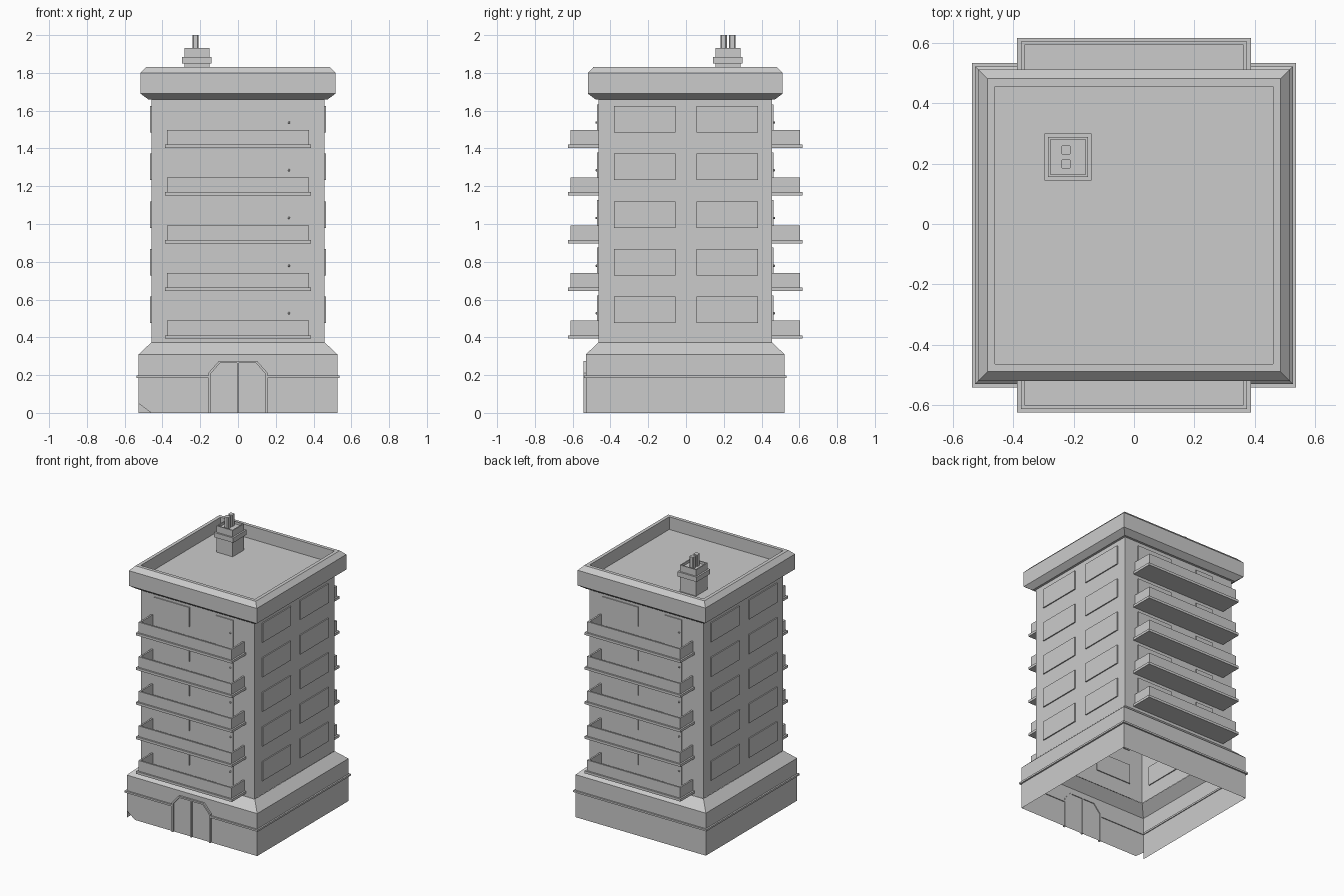
import bpy, bmesh, math
from mathutils import Vector, Matrix

if "Cube" in bpy.data.objects:
    bpy.data.objects.remove(bpy.data.objects["Cube"])

CY = -0.004          # slight y offset of the body
FLOORS = [0.2525 * i for i in range(5)]
HALF_TURN = Matrix.Translation((0, 2 * CY, 0)) @ Matrix.Rotation(math.pi, 4, 'Z')


def finish(name, bm):
    mesh = bpy.data.meshes.new(name)
    bm.to_mesh(mesh)
    bm.free()
    ob = bpy.data.objects.new(name, mesh)
    bpy.context.collection.objects.link(ob)
    return ob


def square_rings(bm, profile, cx=0, cy=CY, cap=False, close=False):
    """Skin square rings (half width, z) into a four-sided shell."""
    rings = [[bm.verts.new((cx + sx * h, cy + sy * h, z))
              for sx, sy in ((-1, -1), (1, -1), (1, 1), (-1, 1))] for h, z in profile]
    pairs = list(zip(rings, rings[1:] + rings[:1]))
    for a, b in pairs if close else pairs[:-1]:
        for i in range(4):
            j = (i + 1) % 4
            bm.faces.new((a[i], a[j], b[j], b[i]))
    if cap:
        bm.faces.new(rings[-1])


def box(bm, x0, x1, y0, y1, z0, z1):
    m = Matrix.Translation(((x0 + x1) / 2, (y0 + y1) / 2, (z0 + z1) / 2))
    return bmesh.ops.create_cube(bm, size=1, matrix=m @ Matrix.Diagonal((x1 - x0, y1 - y0, z1 - z0, 1)))


def add_opposite(bm):
    """Copy everything to the opposite side of the building."""
    dup = bmesh.ops.duplicate(bm, geom=bm.verts[:] + bm.edges[:] + bm.faces[:])
    bmesh.ops.transform(bm, matrix=HALF_TURN,
                        verts=[g for g in dup['geom'] if isinstance(g, bmesh.types.BMVert)])


# Open-bottomed plinth with sloped shoulder and chipped front corner
bm = bmesh.new()
square_rings(bm, [(0.526, 0), (0.526, 0.31), (0.46, 0.372)])
front = min(bm.faces, key=lambda f: f.calc_center_median().y)
bmesh.ops.bisect_plane(bm, geom=[front] + front.edges[:] + front.verts[:],
                       plane_co=(-0.526, 0, 0.05), plane_no=(-0.05, 0, -0.066))
chip = min(bm.faces, key=lambda f: f.calc_area())
bmesh.ops.delete(bm, geom=[chip], context='FACES')
finish("plinth", bm)

# Tower walls
bm = bmesh.new()
square_rings(bm, [(0.459, 0.372), (0.459, 1.66)])
finish("tower_walls", bm)

# Roof with chamfered parapet and sunken deck
bm = bmesh.new()
square_rings(bm, [(0.459, 1.66), (0.475, 1.66), (0.516, 1.69), (0.516, 1.80),
                  (0.485, 1.832), (0.46, 1.832), (0.46, 1.74)], cap=True)
finish("roof", bm)

# Plinth band, broken at the entrance
bm = bmesh.new()
o, i, z0, z1 = 0.537, 0.52, 0.184, 0.197
for s in (-1, 1):
    box(bm, *sorted((s * i, s * o)), CY - o, CY + o, z0, z1)
    box(bm, *sorted((s * 0.15, s * i)), CY - o, CY - i, z0, z1)
box(bm, -i, i, CY + i, CY + o, z0, z1)
finish("plinth_band", bm)

# Entrance frame: arched strip plus centre post
bm = bmesh.new()
outer = [(-0.157, 0), (-0.157, 0.212), (-0.1, 0.276), (0.1, 0.276), (0.157, 0.212), (0.157, 0)]
inner = [(-0.145, 0), (-0.145, 0.207), (-0.095, 0.264), (0.095, 0.264), (0.145, 0.207), (0.145, 0)]
yf, yb = CY - 0.539, CY - 0.52
loops = [[bm.verts.new((x, y, z)) for x, z in pts]
         for pts, y in ((outer, yf), (inner, yf), (inner, yb), (outer, yb))]
for k in range(4):
    a, b = loops[k], loops[(k + 1) % 4]
    for n in range(5):
        bm.faces.new((a[n], b[n], b[n + 1], a[n + 1]))
box(bm, -0.005, 0.005, yf, yb, 0, 0.266)
bmesh.ops.recalc_face_normals(bm, faces=bm.faces)
finish("entrance_frame", bm)

# Balconies: slab with a three-sided parapet
bm = bmesh.new()
yw = CY - 0.459
for f in FLOORS:
    box(bm, -0.387, 0.387, CY - 0.62, yw, 0.393 + f, 0.411 + f)
    box(bm, -0.375, 0.375, CY - 0.608, CY - 0.596, 0.411 + f, 0.488 + f)
    for x in (-0.375, 0.363):
        box(bm, x, x + 0.012, CY - 0.596, yw, 0.411 + f, 0.488 + f)
add_opposite(bm)
finish("balconies", bm)

# Balcony doors
bm = bmesh.new()
for f in FLOORS:
    box(bm, 0.15, 0.288, CY - 0.466, CY - 0.452, 0.411 + f, 0.622 + f)
add_opposite(bm)
finish("balcony_doors", bm)

# Door knobs
bm = bmesh.new()
for f in FLOORS:
    bmesh.ops.create_icosphere(bm, subdivisions=1, radius=0.007,
                               matrix=Matrix.Translation((0.27, CY - 0.47, 0.527 + f)))
add_opposite(bm)
finish("door_knobs", bm)

# Windows: one beside each balcony door, two per floor on the sides
bm = bmesh.new()
for f in FLOORS:
    box(bm, -0.35, -0.065, CY - 0.466, CY - 0.452, 0.48 + f, 0.622 + f)
    for y0 in (-0.38, 0.055):
        box(bm, 0.452, 0.467, y0, y0 + 0.325, 0.475 + f, 0.615 + f)
add_opposite(bm)
finish("windows", bm)

# Chimney stack with collar and recessed top
bm = bmesh.new()
square_rings(bm, [(0.066, 1.74), (0.066, 1.85), (0.078, 1.85), (0.078, 1.885), (0.066, 1.885),
                  (0.066, 1.932), (0.058, 1.932), (0.058, 1.915)], cx=-0.218, cy=0.222, cap=True)
finish("chimney", bm)

# Twin chimney flues with chamfered vertical edges
bm = bmesh.new()
for y in (0.199, 0.245):
    box(bm, -0.2415, -0.2085, y - 0.017, y + 0.017, 1.91, 2.0)
upright = [e for e in bm.edges if abs(e.verts[0].co.z - e.verts[1].co.z) > 0.05]
bmesh.ops.bevel(bm, geom=upright, offset=0.006, segments=1, affect='EDGES')
finish("chimney_flues", bm)
